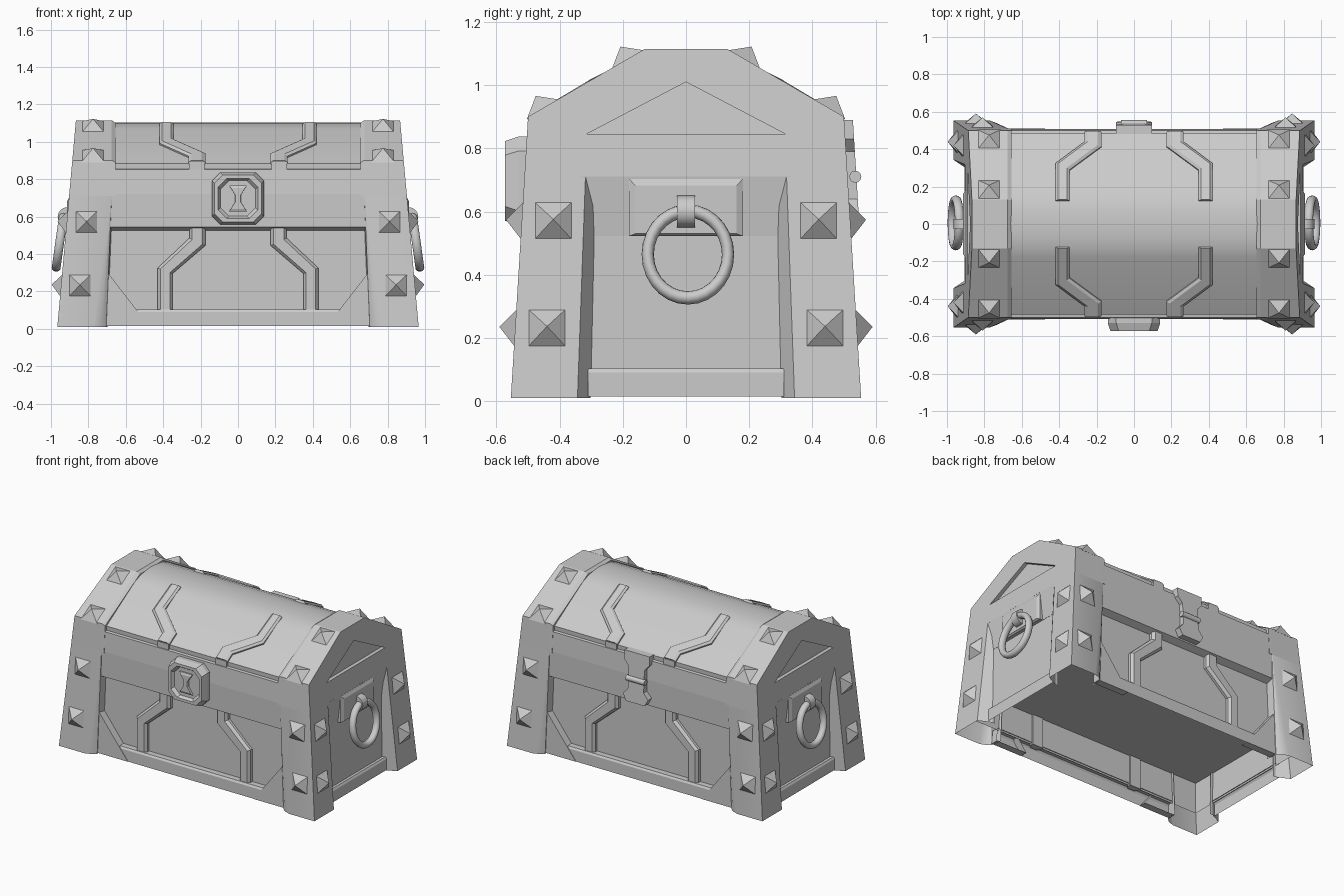
import bpy, bmesh, math
from mathutils import Vector

if "Cube" in bpy.data.objects:
    bpy.data.objects.remove(bpy.data.objects["Cube"])

iron = bpy.data.materials.new("grey")
iron.diffuse_color = (0.6, 0.6, 0.6, 1)
iron.use_nodes = True
iron.node_tree.nodes["Principled BSDF"].inputs["Base Color"].default_value = iron.diffuse_color
PX, PY = 0.88, 0.46  # upright end and front panels


def X(z):  # tapering end surface
    return 0.967 - 0.09 * z


def Y(z):  # tapering front surface
    return 0.555 - 0.0615 * z


def finish(ob, mirror="", smooth=None):
    ob.data.materials.clear()
    ob.data.materials.append(iron)
    bpy.ops.object.select_all(action='DESELECT')
    ob.select_set(True)
    bpy.context.view_layer.objects.active = ob
    bpy.ops.object.transform_apply(location=True, rotation=True, scale=True)
    if smooth:
        bpy.ops.object.shade_smooth_by_angle(angle=math.radians(smooth))
    if mirror:
        m = ob.modifiers.new("mirror", 'MIRROR')
        m.use_axis = ("X" in mirror, "Y" in mirror, False)
        m.use_mirror_merge = False
    return ob


def from_bmesh(name, bm, mirror="", smooth=None):
    bmesh.ops.recalc_face_normals(bm, faces=bm.faces)
    me = bpy.data.meshes.new(name)
    bm.to_mesh(me)
    bm.free()
    ob = bpy.data.objects.new(name, me)
    bpy.context.collection.objects.link(ob)
    return finish(ob, mirror, smooth)


def loft(name, rings, mirror="", caps=(True, True), smooth=None, closed=True):
    bm = bmesh.new()
    vs = [[bm.verts.new(p) for p in r] for r in rings]
    n = len(rings[0])
    for a, b in zip(vs, vs[1:]):
        for i in range(n if closed else n - 1):
            j = (i + 1) % n
            bm.faces.new((a[i], a[j], b[j], b[i]))
    if closed and caps[0]:
        bm.faces.new(vs[0])
    if closed and caps[1]:
        bm.faces.new(vs[-1])
    return from_bmesh(name, bm, mirror, smooth)


def both(half):  # closes a half profile by reflecting its first coordinate
    return half + [(-a, b) for a, b in reversed(half) if a > 0]


def along_x(name, profile, x0, x1, mirror="", smooth=None, closed=True):
    return loft(name, [[(x, y, z) for y, z in profile] for x in (x0, x1)], mirror,
                smooth=smooth, closed=closed)


# Body walls, open underneath, with a raised floor
def rect(z, d=0.0):
    a, b = PX - d, PY - d
    return [(a, b, z), (-a, b, z), (-a, -b, z), (a, -b, z)]


loft("body_walls", [rect(0.09), rect(0.8)], caps=(False, True))
loft("floor", [rect(0.30, 0.002), rect(0.31, 0.002)])

# Rim band, sloping inwards below and overhanging the front and back panels
along_x("rim_band", both([(0.43, 0.512), (Y(0.54) - 0.016, 0.545), (Y(0.72) - 0.0015, 0.72),
                          (Y(0.85) - 0.0015, 0.852), (0.47, 0.858)]), -0.74, 0.74)

# Sloping top of the end recesses
loft("end_slopes", [[(x, y, z) for x, z in ((X(0.71), 0.712), (PX + 0.001, 0.522),
                                            (PX - 0.02, 0.522), (0.78, 0.712))]
                    for y in (-0.33, 0.33)], "X")

# Rounded lid with a short front lip
along_x("lid", both([(0.483, 0.85), (0.485, 0.885), (0.18, 1.069), (0.12, 1.092),
                     (0.06, 1.101), (0, 1.104)]), -0.68, 0.68, smooth=25)

# Hollow corner legs, rounded towards the front panel and bevelled at the ends
def leg_ring(z):
    t, a, b = z / 0.72, X(z), Y(z)
    f, s = 0.705 - 0.03 * t, 0.302 - 0.016 * t
    k = 1 - t
    return [(f - 0.008, PY - 0.02, z), (f, b - 0.04 * k, z), (f + 0.025 * k, b - 0.017 * k, z),
            (f + 0.07 * k + 0.001, b, z), (a, b, z), (a, s + 0.042 - 0.01 * t, z),
            (PX, s, z), (PX - 0.02, s, z)]


loft("corner_legs", [leg_ring(0.01), leg_ring(0.715)], "XY", smooth=32, closed=False)

# Gabled end frames with a sunken triangle
def gable(d):
    return both([(Y(0.71), 0.71), (0.50, 0.90 - d * 0.6), (0.13 - d * 0.3, 1.115 - d)])


frame = loft("end_frames", [[(0.655, y, z) for y, z in gable(0.014)],
                            [(0.675, y, z) for y, z in gable(0)],
                            [(X(z), y, z) for y, z in gable(0)]])
tri = [(-0.315, 0.845), (0.315, 0.845), (0, 1.01)]
cutter = loft("triangle_cutter", [[(X(z) - 0.025, y, z) for y, z in tri],
                                  [(X(z) + 0.1, y, z) for y, z in tri]])
cutter.hide_render = True
cut = frame.modifiers.new("cut", 'BOOLEAN')
cut.operation, cut.solver, cut.object = 'DIFFERENCE', 'EXACT', cutter
bpy.context.view_layer.objects.active = frame
bpy.ops.object.modifier_apply(modifier="cut")
bpy.data.objects.remove(cutter)
finish(frame, "X")

# Bottom rails, open underneath
def rail(outer, inner):
    return [(outer, 0.015), (outer, 0.09), (outer - 0.008, 0.103), (inner, 0.103)]


along_x("front_rails", rail(0.508, PY - 0.005), -0.71, 0.71, "Y", closed=False)
loft("side_rails", [[(x, y, z) for x, z in rail(0.906, PX - 0.005)] for y in (-0.31, 0.31)],
     "X", closed=False)


# Raised ornament strips: two edge lines, narrowed at the top for a bevel
def strip(name, left, right, place, h, mirror):
    def outline(k, height):
        pts = [(Vector(l).lerp(Vector(r), k), Vector(r).lerp(Vector(l), k)) for l, r in zip(left, right)]
        line = [p[0] for p in pts] + [p[1] for p in reversed(pts)]
        return [place(p[0], p[1], height) for p in line]
    return loft(name, [outline(0, -0.01), outline(0, h * 0.5), outline(0.18, h)], mirror)


def on_roof(x, y, h):
    return (x, y + 0.5 * h, min(0.885 + (0.485 - y) * 0.603, 1.088) + 0.865 * h)


def on_panel(x, z, h):
    return (x, PY + h, z)


strip("lid_strips", [(0.345, 0.12), (0.345, 0.285), (0.175, 0.41), (0.175, 0.488)],
      [(0.42, 0.12), (0.42, 0.32), (0.265, 0.435), (0.265, 0.488)], on_roof, 0.02, "XY")
loft("lid_strip_ends", [[(x, y, z) for y, z in ((0.47, 0.85), (0.497, 0.85), (0.497, 0.892), (0.47, 0.898))]
                        for x in (0.178, 0.262)], "XY")
strip("panel_strips", [(0.35, 0.09), (0.35, 0.295), (0.175, 0.445), (0.175, 0.54)],
      [(0.43, 0.09), (0.43, 0.325), (0.26, 0.485), (0.26, 0.54)], on_panel, 0.035, "XY")

# Triangular corner plates on the front and back panels
plate = [(0.70, 0.305), (0.475, 0.015), (0.71, 0.015)]
loft("corner_plates", [[on_panel(x, z, h) for x, z in plate] for h in (0.0, 0.051)], "XY",
     caps=(False, True))

# Pyramid studs
bm = bmesh.new()


def stud(centre, normal, side, r=0.064, h=0.05):
    c, n, s = Vector(centre), Vector(normal).normalized(), Vector(side)
    t = n.cross(s).normalized()
    base = [bm.verts.new(c - n * 0.006 + s * r * a + t * r * b)
            for a, b in ((1, 1), (-1, 1), (-1, -1), (1, -1))]
    tip = bm.verts.new(c + n * h)
    bm.faces.new(base)
    for i in range(4):
        bm.faces.new((base[i], base[(i + 1) % 4], tip))


for z, x, y in ((0.232, 0.845, 0.44), (0.571, 0.81, 0.42)):
    stud((x, Y(z), z), (0, 1, 0.06), (1, 0, 0))
    stud((X(z), y, z), (1, 0, 0.09), (0, 1, 0))
for y, z in ((0.185, 1.083), (0.453, 0.927)):
    stud((0.775, y, z), (0, 0.5, 0.865), (1, 0, 0), 0.063, 0.045)
from_bmesh("studs", bm, "XY")

# Handle plates, brackets and rings
def handle_ring(hy, z0, z1, x):
    return [(x, y, z) for y, z in ((-hy, z0), (hy, z0), (hy, z1), (-hy, z1))]


loft("handle_plates", [handle_ring(0.18, 0.522, 0.703, 0.86), handle_ring(0.18, 0.522, 0.703, 0.903),
                       handle_ring(0.16, 0.53, 0.682, 0.914)], "X")
bpy.ops.mesh.primitive_cylinder_add(vertices=16, radius=0.05, depth=0.056,
                                    location=(0.914, 0, 0.60), rotation=(math.pi / 2, 0, 0))
bpy.context.object.name = "handle_brackets"
finish(bpy.context.object, "X", 30)
bpy.ops.mesh.primitive_torus_add(major_segments=28, minor_segments=14, major_radius=0.131,
                                 minor_radius=0.02, location=(0.953, 0.006, 0.464),
                                 rotation=(0, math.radians(82), 0))
bpy.context.object.name = "handle_rings"
bpy.context.object.scale = (1.06, 0.97, 1.2)
finish(bpy.context.object, "X", 60)


# Octagonal lock with a sunken face and keyhole
def octagon(w, h, y):
    c = 0.045
    q = [(w, h - c), (w - c, h), (c - w, h), (-w, h - c), (-w, c - h), (c - w, -h), (w - c, -h), (w, c - h)]
    return [(a, y, 0.697 + b) for a, b in q]


loft("lock", [octagon(0.14, 0.14, -0.48), octagon(0.14, 0.14, -0.53), octagon(0.126, 0.126, -0.573),
              octagon(0.106, 0.107, -0.573), octagon(0.094, 0.095, -0.553)])
waist = [(0.048, 0.07), (0.016, 0.02), (0.016, -0.02), (0.048, -0.07)]
shape = waist + [(-a, b) for a, b in reversed(waist)]
loft("keyhole", [[(a * k, y, 0.697 + b * k) for a, b in shape]
                 for y, k in ((-0.55, 1), (-0.562, 1), (-0.568, 0.8))])

# Back hinge plate and pin
half = [(0.095, 0.89), (0.095, 0.83), (0.06, 0.79), (0.06, 0.64), (0.095, 0.60), (0.07, 0.555)]
loft("hinge_plate", [[(x, Y(z) + h, z) for x, z in both(half)] for h in (-0.02, 0.028)])
bpy.ops.mesh.primitive_cylinder_add(vertices=12, radius=0.019, depth=0.14,
                                    location=(0, 0.536, 0.71), rotation=(0, math.pi / 2, 0))
bpy.context.object.name = "hinge_pin"
finish(bpy.context.object, smooth=40)
